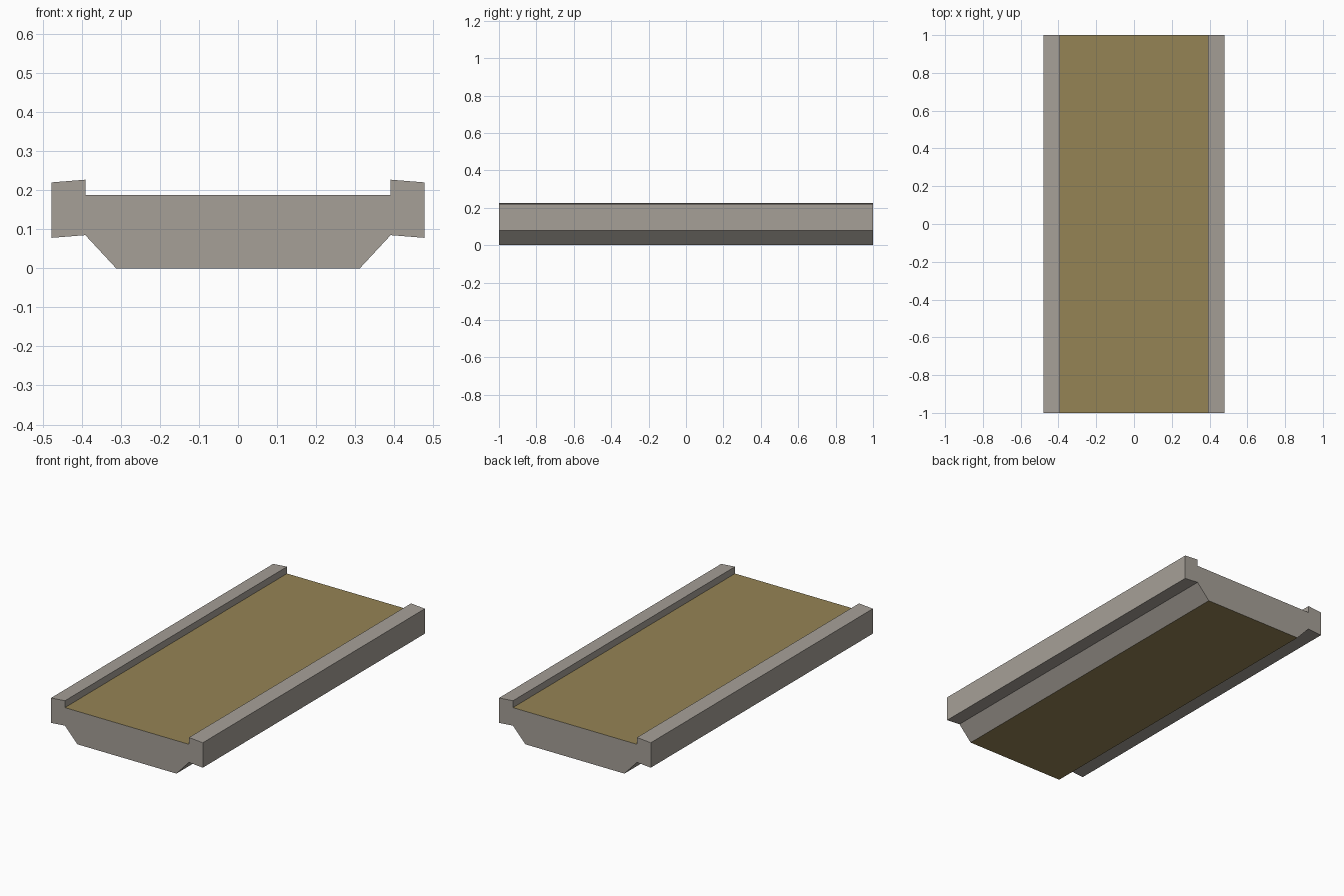
import bpy
import bmesh

cube = bpy.data.objects.get("Cube")
if cube:
    bpy.data.objects.remove(cube, do_unlink=True)


def make_material(name, rgb):
    mat = bpy.data.materials.new(name)
    mat.use_nodes = True
    mat.diffuse_color = (*rgb, 1)
    mat.node_tree.nodes["Principled BSDF"].inputs["Base Color"].default_value = (*rgb, 1)
    return mat


stone = make_material("grey stone", (0.38, 0.35, 0.31))
earth = make_material("brown earth", (0.30, 0.23, 0.09))

# Right half of the cross-section, from the underside up to the road surface
half = [(0.312, 0), (0.391, 0.085), (0.478, 0.078),
        (0.478, 0.22), (0.391, 0.227), (0.391, 0.188)]
profile = half + [(-x, z) for x, z in reversed(half)]

# Bridge deck: the mirrored profile extruded along its length
bm = bmesh.new()
end = bm.faces.new([bm.verts.new((x, -1, z)) for x, z in profile])
extruded = bmesh.ops.extrude_face_region(bm, geom=[end])["geom"]
moved = [v for v in extruded if isinstance(v, bmesh.types.BMVert)]
bmesh.ops.translate(bm, verts=moved, vec=(0, 2, 0))
bmesh.ops.recalc_face_normals(bm, faces=bm.faces)

# Road surface and underside are brown: the level faces
for face in bm.faces:
    face.material_index = int(abs(face.normal.z) > 0.999)

mesh = bpy.data.meshes.new("bridge_deck")
bm.to_mesh(mesh)
bm.free()
mesh.materials.append(stone)
mesh.materials.append(earth)
deck = bpy.data.objects.new("bridge_deck", mesh)
bpy.context.collection.objects.link(deck)
